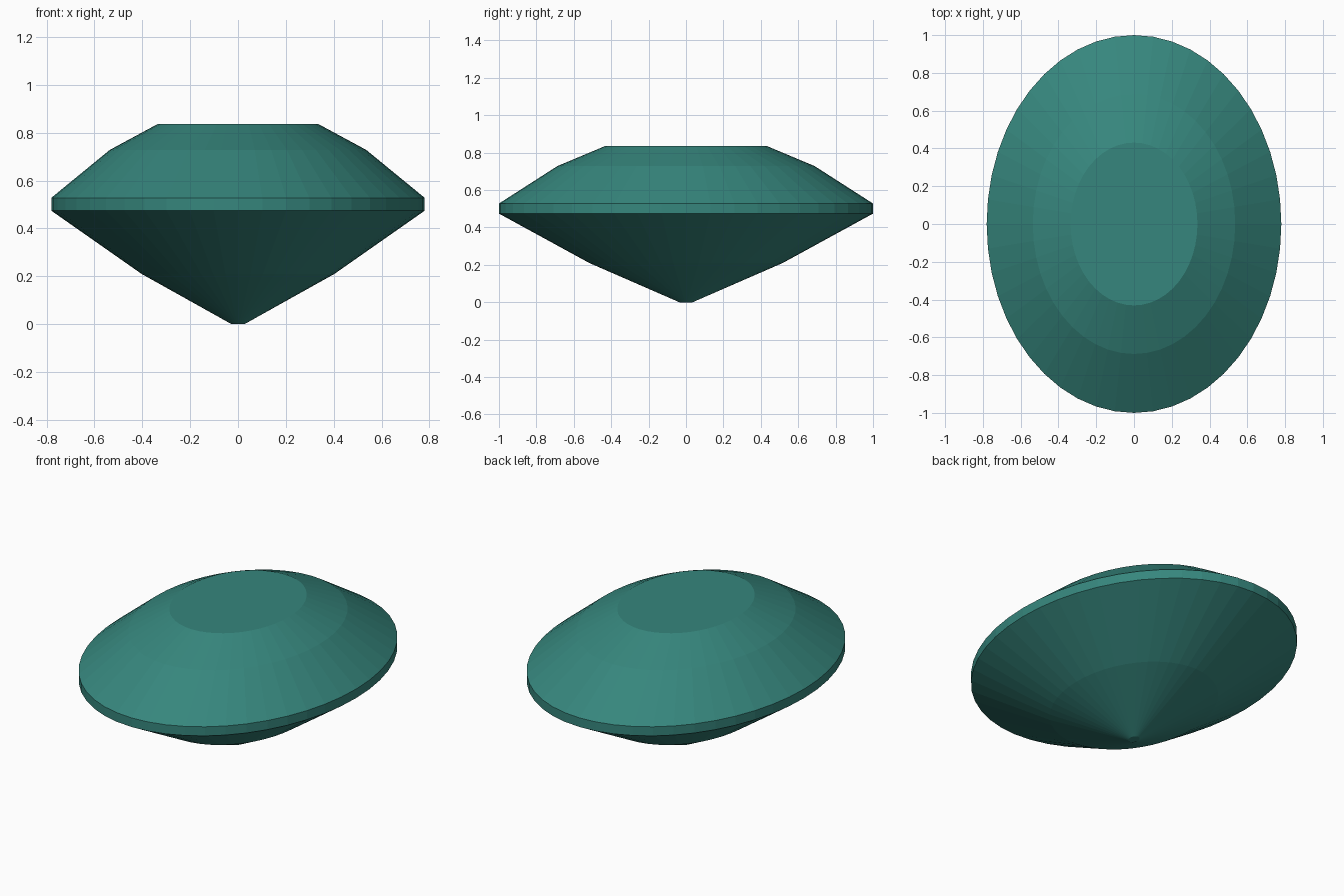
import bpy, bmesh, math

if "Cube" in bpy.data.objects:
    bpy.data.objects.remove(bpy.data.objects["Cube"])

SIDES = 48
# (x radius, y radius, z) of each oval ring, from the bottom tip to the flat top
RINGS = [(0.027, 0.035, 0.0), (0.403, 0.517, 0.21), (0.78, 1.0, 0.474),
         (0.78, 1.0, 0.528), (0.536, 0.688, 0.728), (0.336, 0.431, 0.836)]

teal = bpy.data.materials.new("teal")
teal.diffuse_color = (0.037, 0.24, 0.205, 1)
teal.use_nodes = True
teal.node_tree.nodes["Principled BSDF"].inputs["Base Color"].default_value = teal.diffuse_color

# Oval cut gemstone: lofted rings with capped ends
bm = bmesh.new()
loops = []
for rx, ry, z in RINGS:
    angles = [2 * math.pi * i / SIDES for i in range(SIDES)]
    loops.append([bm.verts.new((rx * math.cos(a), ry * math.sin(a), z)) for a in angles])
for low, high in zip(loops, loops[1:]):
    for i in range(SIDES):
        j = (i + 1) % SIDES
        bm.faces.new((low[i], low[j], high[j], high[i]))
bm.faces.new(loops[-1])
bm.faces.new(loops[0][::-1])

mesh = bpy.data.meshes.new("gemstone")
bm.to_mesh(mesh)
bm.free()
mesh.materials.append(teal)
bpy.context.collection.objects.link(bpy.data.objects.new("gemstone", mesh))
